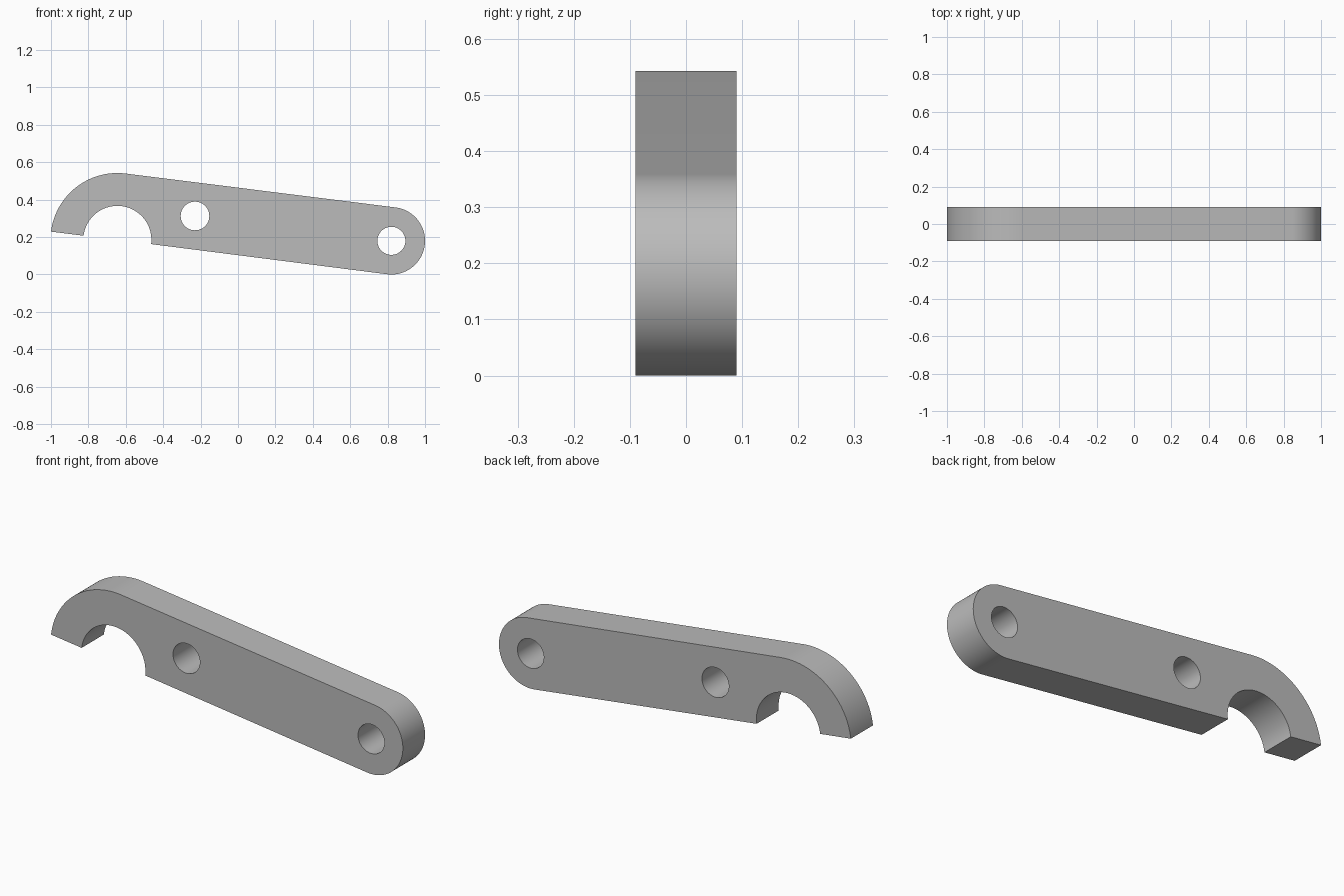
import bpy
import bmesh
from math import sin, cos, radians, pi, atan2
from mathutils import Vector

cube = bpy.data.objects.get("Cube")
if cube:
    bpy.data.objects.remove(cube, do_unlink=True)

HALF_DEPTH = 0.09
PIVOT, PIVOT_R = (0.82, 0.18), 0.18
HOOK, HOOK_R, NOTCH_R = (-0.645, 0.185), 0.3575, 0.182
HOLES = [((0.82, 0.18), 0.075), ((-0.23, 0.313), 0.0765)]
TILT = radians(-7.1)  # slope of the bar


def arc(centre, radius, start, end, steps):
    """Points along an arc in the front plane."""
    angles = [start + (end - start) * i / steps for i in range(steps + 1)]
    return [(centre[0] + radius * cos(a), centre[1] + radius * sin(a)) for a in angles]


# Outline: rounded pivot end, hook back, then the open notch
outline = arc(PIVOT, PIVOT_R, TILT - pi / 2, TILT + pi / 2, 48)
outline += arc(HOOK, HOOK_R, TILT + pi / 2, TILT + pi, 40)
outline += arc(HOOK, NOTCH_R, TILT + pi, TILT, 48)
loops = [outline] + [arc(c, r, 0, 2 * pi, 48)[:-1] for c, r in HOLES]

# Fill the flat plate around the holes and extrude it through the depth
bm = bmesh.new()
for loop in loops:
    verts = [bm.verts.new((x, -HALF_DEPTH, z)) for x, z in loop]
    for a, b in zip(verts, verts[1:] + verts[:1]):
        bm.edges.new((a, b))
bmesh.ops.triangle_fill(bm, use_beauty=True, edges=bm.edges[:], normal=Vector((0, -1, 0)))
result = bmesh.ops.extrude_face_region(bm, geom=bm.faces[:], use_keep_orig=True)
moved = [g for g in result["geom"] if isinstance(g, bmesh.types.BMVert)]
bmesh.ops.translate(bm, verts=moved, vec=(0, 2 * HALF_DEPTH, 0))
bmesh.ops.recalc_face_normals(bm, faces=bm.faces[:])

mesh = bpy.data.meshes.new("hooked_lever")
bm.to_mesh(mesh)
bm.free()
lever = bpy.data.objects.new("hooked_lever", mesh)
bpy.context.collection.objects.link(lever)

# Plain grey metal
grey = bpy.data.materials.new("plain_grey")
colour = (0.5, 0.5, 0.5, 1.0)
grey.use_nodes = True
grey.diffuse_color = colour
grey.node_tree.nodes["Principled BSDF"].inputs["Base Color"].default_value = colour
mesh.materials.append(grey)

# Smooth curved walls, crisp rims
bpy.ops.object.select_all(action="DESELECT")
lever.select_set(True)
bpy.context.view_layer.objects.active = lever
bpy.ops.object.shade_smooth_by_angle(angle=radians(30))
